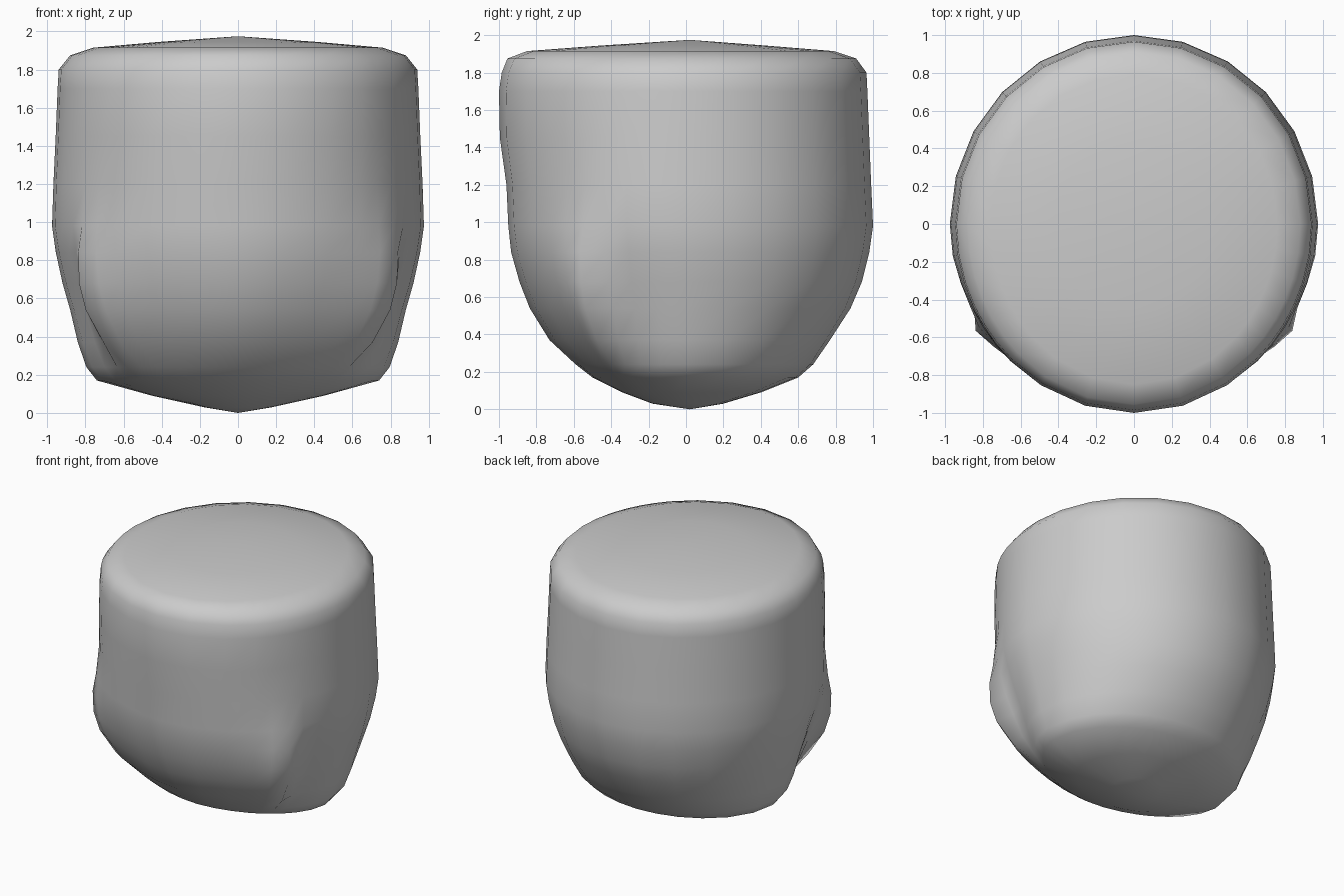
import bpy, bmesh, math

# Horizontal sections: z, half width, front depth, back depth, jaw bulge, roundness
RINGS = [
    (0.03, 0.18, 0.18, 0.20, 0.00, 2.0),
    (0.09, 0.45, 0.34, 0.40, 0.00, 1.95),
    (0.17, 0.74, 0.50, 0.60, 0.00, 1.85),
    (0.24, 0.795, 0.59, 0.68, 0.02, 1.8),
    (0.37, 0.84, 0.73, 0.77, 0.08, 1.8),
    (0.54, 0.88, 0.835, 0.88, 0.12, 1.85),
    (0.68, 0.92, 0.89, 0.94, 0.11, 1.9),
    (0.84, 0.955, 0.935, 0.98, 0.07, 1.95),
    (0.98, 0.975, 0.95, 1.00, 0.02, 2.0),
    (1.20, 0.968, 0.96, 0.99, 0.00, 2.0),
    (1.45, 0.956, 0.995, 0.98, 0.00, 2.0),
    (1.70, 0.946, 1.00, 0.97, 0.00, 2.0),
    (1.80, 0.94, 0.985, 0.965, 0.00, 2.0),
    (1.875, 0.88, 0.955, 0.91, 0.00, 2.0),
    (1.915, 0.76, 0.85, 0.79, 0.00, 2.0),
    (1.945, 0.42, 0.45, 0.42, 0.00, 2.0),
]
# Angles from the front centre, and how strongly the jaw corner pushes each one out
HALF = [(0, 0), (15, 0), (30, 0.1), (42, 0.4), (49, 0.7), (56, 1), (63, 0.1),
        (71, -0.15), (80, 0), (90, 0), (105, 0), (120, 0), (135, 0), (150, 0),
        (165, 0), (180, 0)]
FULL = HALF + [(-a, w) for a, w in reversed(HALF[1:-1])]


def section_point(ring, angle, weight):
    z, wide, front, back, bulge, power = ring
    s, c = math.sin(math.radians(angle)), math.cos(math.radians(angle))
    deep = front if c > 0 else back
    p = power if c > 0 else 2.0
    r = (abs(s / wide) ** p + abs(c / deep) ** p) ** (-1 / p) + bulge * weight
    return (r * s, -r * c, z)


# Lofted head-covering shell with a closed crown and rounded underside
bm = bmesh.new()
loops = [[bm.verts.new(section_point(r, a, w)) for a, w in FULL] for r in RINGS]
n = len(FULL)
for low, high in zip(loops, loops[1:]):
    for i in range(n):
        j = (i + 1) % n
        bm.faces.new((low[i], low[j], high[j], high[i]))
bottom = bm.verts.new((0, 0.02, 0))
top = bm.verts.new((0, 0.02, 1.975))
for i in range(n):
    j = (i + 1) % n
    bm.faces.new((bottom, loops[0][j], loops[0][i]))
    bm.faces.new((top, loops[-1][i], loops[-1][j]))
bmesh.ops.recalc_face_normals(bm, faces=bm.faces)
for face in bm.faces:
    face.smooth = True

mesh = bpy.data.meshes.new("rounded_head")
bm.to_mesh(mesh)
bm.free()
head = bpy.data.objects.new("rounded_head", mesh)
bpy.context.collection.objects.link(head)
